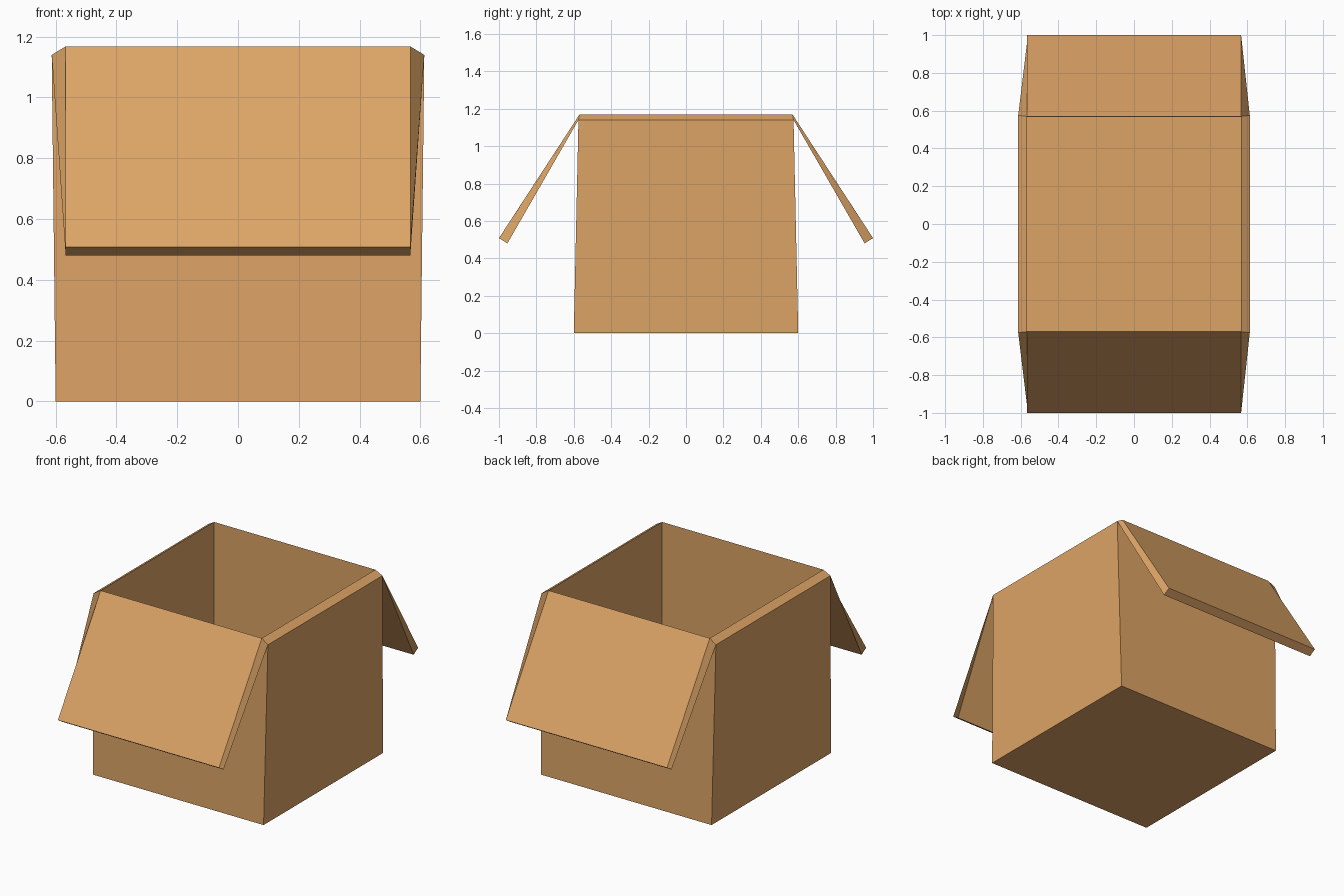
import bpy
import bmesh

if "Cube" in bpy.data.objects:
    bpy.data.objects.remove(bpy.data.objects["Cube"])

card = bpy.data.materials.new("cardboard")
card.diffuse_color = (0.72, 0.37, 0.133, 1)
card.use_nodes = True
card.node_tree.nodes["Principled BSDF"].inputs["Base Color"].default_value = card.diffuse_color

# Rim points shared by the walls and the flaps
INNER = (0.567, 0.57, 1.168)
OUTER = (0.613, 0.575, 1.14)


def finish(bm, name):
    mesh = bpy.data.meshes.new(name)
    bm.to_mesh(mesh)
    bm.free()
    mesh.materials.append(card)
    obj = bpy.data.objects.new(name, mesh)
    bpy.context.collection.objects.link(obj)
    return obj


def ring(bm, x, y, z):
    return [bm.verts.new((sx * x, sy * y, z))
            for sx, sy in ((-1, -1), (1, -1), (1, 1), (-1, 1))]


# Box body: outer walls, rim and inner walls as stacked square rings
bm = bmesh.new()
rings = [ring(bm, 0.6, 0.6, 0), ring(bm, *OUTER),
         ring(bm, *INNER), ring(bm, 0.567, 0.567, 0.033)]
for level, (a, b) in enumerate(zip(rings, rings[1:])):
    for i in range(4):
        if level == 1 and i in (0, 2):
            continue  # the flaps fold out of the front and back rims
        j = (i + 1) % 4
        bm.faces.new((a[i], a[j], b[j], b[i]))
bm.faces.new(rings[0][::-1])  # underside
bm.faces.new(rings[3])        # inside floor
finish(bm, "box_body")


# Flaps: wedges hinged on the rim, open along the hinge
def flap(name, side):
    bm = bmesh.new()
    profile = [INNER, (0.567, 1.0, 0.508), (0.567, 0.955, 0.48), OUTER]
    left = [bm.verts.new((-x, side * y, z)) for x, y, z in profile]
    right = [bm.verts.new((x, side * y, z)) for x, y, z in profile]
    faces = [left, right[::-1]]
    faces += [(left[i], right[i], right[i + 1], left[i + 1]) for i in range(3)]
    for f in faces:
        face = bm.faces.new(f)
        face.normal_update()
    # Point the upper face (and its linked faces) outward
    bmesh.ops.recalc_face_normals(bm, faces=bm.faces[:])
    bm.faces.ensure_lookup_table()
    if bm.faces[2].normal.z < 0:
        bmesh.ops.reverse_faces(bm, faces=bm.faces[:])
    finish(bm, name)


flap("front_flap", -1)
flap("back_flap", 1)
